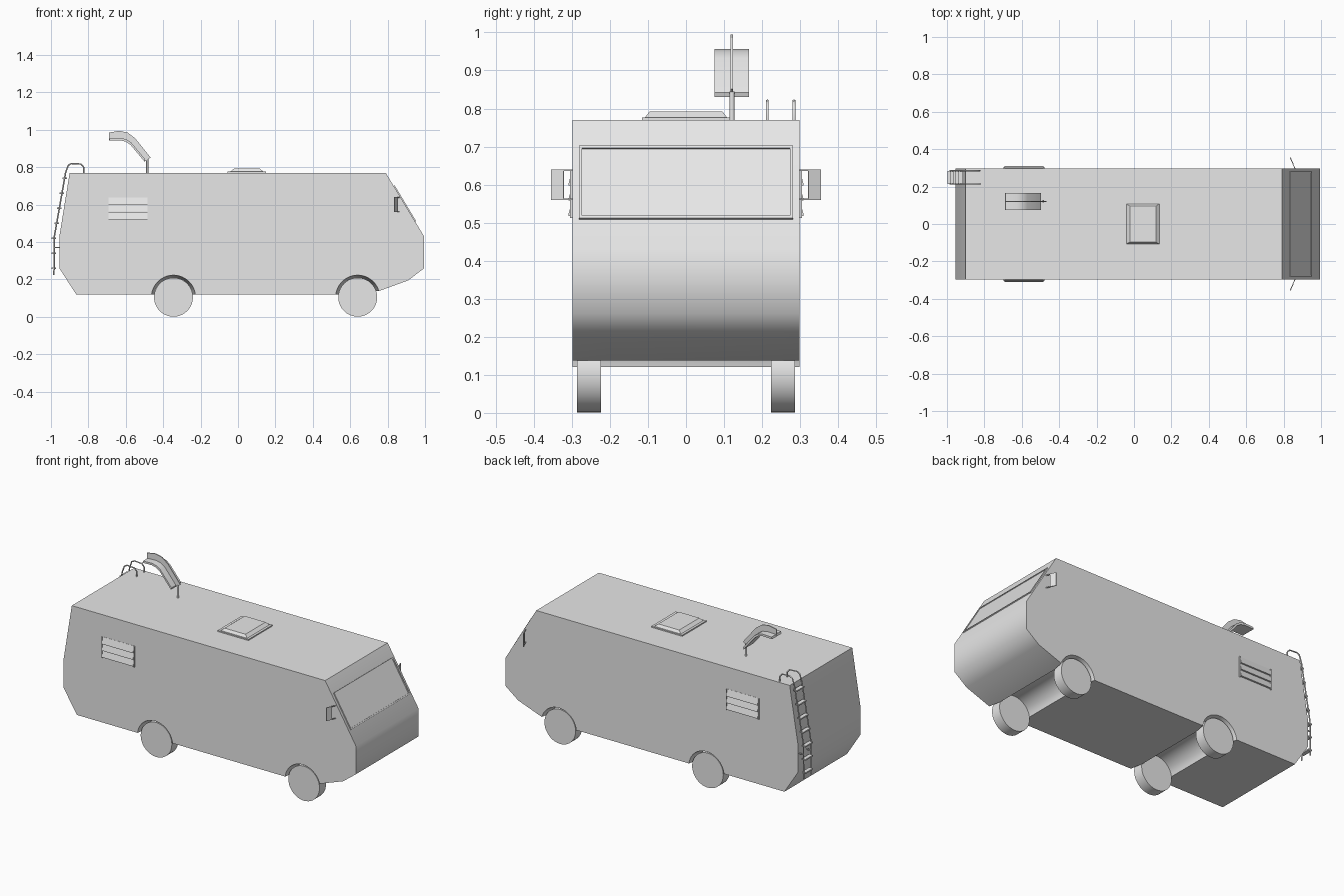
import bpy, bmesh, math
from mathutils import Vector, Matrix

old = bpy.data.objects.get("Cube")
if old:
    bpy.data.objects.remove(old, do_unlink=True)

HALF = 0.298
grey = bpy.data.materials.new("light grey")
grey.use_nodes = True
grey.diffuse_color = (0.8, 0.8, 0.8, 1)
grey.node_tree.nodes["Principled BSDF"].inputs["Base Color"].default_value = (0.8, 0.8, 0.8, 1)


def finish(name, bm, smooth=None):
    bmesh.ops.recalc_face_normals(bm, faces=bm.faces)
    me = bpy.data.meshes.new(name)
    bm.to_mesh(me)
    bm.free()
    me.materials.append(grey)
    ob = bpy.data.objects.new(name, me)
    bpy.context.collection.objects.link(ob)
    if smooth:
        bpy.ops.object.select_all(action='DESELECT')
        ob.select_set(True)
        bpy.context.view_layer.objects.active = ob
        bpy.ops.object.shade_smooth_by_angle(angle=math.radians(smooth))
    return ob


def loft(name, loops, smooth=None):
    """Skin matching closed loops and cap both ends."""
    bm = bmesh.new()
    rings = [[bm.verts.new(p) for p in loop] for loop in loops]
    for a, b in zip(rings, rings[1:]):
        for i in range(len(a)):
            j = (i + 1) % len(a)
            bm.faces.new((a[i], a[j], b[j], b[i]))
    bm.faces.new(rings[0])
    bm.faces.new(rings[-1])
    return finish(name, bm, smooth)


def extrude_y(name, profile, y0, y1, smooth=None):
    return loft(name, [[(x, y, z) for x, z in profile] for y in (y0, y1)], smooth)


def boxes(name, items):
    """Join boxes given as (centre, size, rotation about y, rotation about z)."""
    bm = bmesh.new()
    for c, s, ry, rz in items:
        m = (Matrix.Translation(c) @ Matrix.Rotation(rz, 4, 'Z')
             @ Matrix.Rotation(ry, 4, 'Y') @ Matrix.Diagonal((*s, 1)))
        bmesh.ops.create_cube(bm, size=1, matrix=m)
    return finish(name, bm)


def tube(name, points, radius):
    cu = bpy.data.curves.new(name, 'CURVE')
    cu.dimensions = '3D'
    cu.bevel_depth = radius
    cu.bevel_resolution = 1
    cu.use_fill_caps = True
    sp = cu.splines.new('POLY')
    sp.points.add(len(points) - 1)
    for p, co in zip(sp.points, points):
        p.co = (*co, 1)
    cu.materials.append(grey)
    ob = bpy.data.objects.new(name, cu)
    bpy.context.collection.objects.link(ob)


# Body shell with flared wheel arches running across the underside
AXLES = (-0.345, 0.64)
AXLE_Z = 0.105


def arch(x, r, z_left, z_right, n=20):
    a0 = math.pi - math.asin((z_left - AXLE_Z) / r)
    a1 = math.asin((z_right - AXLE_Z) / r)
    angles = [a0 + (a1 - a0) * i / n for i in range(n + 1)]
    return [(x + r * math.cos(a), AXLE_Z + r * math.sin(a)) for a in angles]


def body_profile(r):
    return ([(-0.865, 0.12)] + arch(AXLES[0], r, 0.12, 0.12)
            + arch(AXLES[1], r, 0.12, 0.138)
            + [(0.91, 0.195), (0.995, 0.26), (0.995, 0.43), (0.79, 0.77),
               (-0.9, 0.77), (-0.955, 0.43), (-0.955, 0.26)])


loft("body", [[(x, y, z) for x, z in body_profile(r)]
              for y, r in ((-HALF, 0.118), (-0.22, 0.104), (0.22, 0.104), (HALF, 0.118))], 55)

# Wheels
for x, end in zip(AXLES, ("rear", "front")):
    for s, side in ((1, "left"), (-1, "right")):
        ring = [(x + 0.104 * math.cos(math.tau * i / 40),
                 AXLE_Z + 0.104 * math.sin(math.tau * i / 40)) for i in range(40)]
        extrude_y(f"{end}_{side}_wheel", ring, s * 0.224, s * 0.286, 40)

# Windscreen frame and pane lying on the sloped front
top, low = Vector((0.79, 0, 0.77)), Vector((0.995, 0, 0.43))
slope = math.atan2(0.205, 0.34)


def on_slope(z, y=0):
    p = top.lerp(low, (top.z - z) / (top.z - low.z))
    return (p.x, y, p.z)


mid_z, height = 0.603, 0.185 / math.cos(slope)
frame = [(on_slope(z), (0.012, 0.562, 0.008), -slope, 0) for z in (0.696, 0.512)]
frame += [(on_slope(mid_z, y), (0.012, 0.008, height), -slope, 0) for y in (-0.277, 0.277)]
boxes("windscreen_frame", frame)
boxes("windscreen", [(on_slope(mid_z), (0.004, 0.55, height), -slope, 0)])

# Louvred side vents
for s, side in ((1, "left"), (-1, "right")):
    boxes(f"{side}_vent_frame",
          [((x, s * HALF, 0.575), (0.006, 0.014, 0.125), 0, 0) for x in (-0.695, -0.482)])
    bm = bmesh.new()
    for k in range(3):
        z = 0.518 + 0.04 * k
        section = [(HALF - 0.004, z), (HALF + 0.011, z), (HALF + 0.011, z + 0.004),
                   (HALF + 0.001, z + 0.04), (HALF - 0.004, z + 0.04)]
        ends = [[bm.verts.new((x, s * y, zz)) for y, zz in section] for x in (-0.693, -0.484)]
        for i in range(5):
            j = (i + 1) % 5
            bm.faces.new((ends[0][i], ends[0][j], ends[1][j], ends[1][i]))
        bm.faces.new(ends[0])
        bm.faces.new(ends[1])
    finish(f"{side}_vent_louvres", bm)

# Door mirrors swept back on thin arms
for s, side in ((1, "left"), (-1, "right")):
    turn = s * math.atan2(0.025, 0.055)
    boxes(f"{side}_mirror", [((0.843, s * 0.338, 0.6), (0.005, 0.036, 0.08), 0, turn)])
    boxes(f"{side}_mirror_arms",
          [((0.855, s * 0.309, z), (0.004, 0.032, 0.004), 0, turn) for z in (0.562, 0.638)])

# Roof hatch: thin flange below a tapered lid
def rect(x0, x1, y, z):
    return [(x0, -y, z), (x1, -y, z), (x1, y, z), (x0, y, z)]


loft("hatch_flange", [rect(-0.055, 0.15, 0.115, 0.765), rect(-0.055, 0.15, 0.115, 0.777)])
loft("hatch_lid", [rect(-0.042, 0.137, 0.108, 0.776), rect(-0.022, 0.117, 0.096, 0.792)])

# Roof aerial: bent sheet with an upright fin, carried on a mast
under = [(-0.5, 0.83), (-0.575, 0.92), (-0.6, 0.937), (-0.63, 0.944), (-0.69, 0.942)]
ridge = [(-0.69, 0.985), (-0.635, 0.995), (-0.59, 0.985), (-0.55, 0.955), (-0.467, 0.852)]
sheet_top = [(x + 0.004, z + 0.012) for x, z in reversed(under)]
extrude_y("aerial_sheet", under + sheet_top, 0.075, 0.166, 40)
extrude_y("aerial_fin", under + ridge, 0.1175, 0.1235)
tube("aerial_mast", [(-0.485, 0.121, 0.76), (-0.485, 0.121, 0.845)], 0.007)

# Rear ladder with hooped rails
RAILS = (0.214, 0.284)
path = [(-0.825, 0.765), (-0.825, 0.8), (-0.84, 0.817), (-0.89, 0.82), (-0.908, 0.81),
        (-0.922, 0.77), (-0.982, 0.43), (-0.984, 0.225)]
for y, side in zip(RAILS, ("inner", "outer")):
    tube(f"ladder_{side}_rail", [(x, y, z) for x, z in path], 0.004)
rungs = []
for k in range(7):
    z = 0.26 + 0.08 * k
    x = -0.984 if z < 0.43 else -0.982 + 0.06 * (z - 0.43) / 0.34
    rungs.append(((x, sum(RAILS) / 2, z), (0.024, 0.07, 0.008), 0, 0))
boxes("ladder_rungs", rungs)
boxes("ladder_brackets", [((-0.966, y, 0.37), (0.034, 0.006, 0.006), 0, 0) for y in RAILS])
